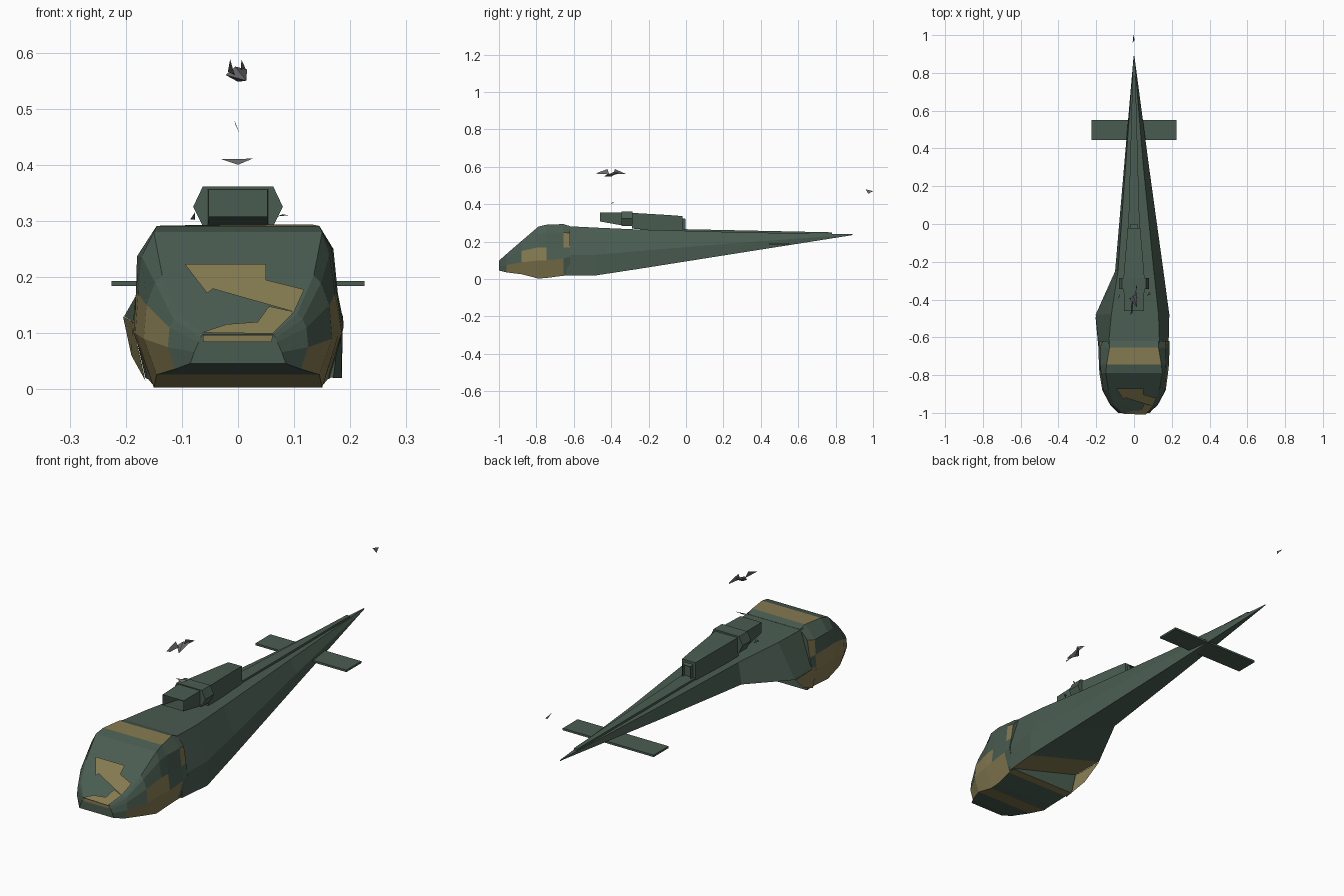
import bpy, bmesh, math

if "Cube" in bpy.data.objects:
    bpy.data.objects.remove(bpy.data.objects["Cube"])


def material(name, r, g, b):
    m = bpy.data.materials.new(name)
    m.diffuse_color = (r, g, b, 1)
    m.use_nodes = True
    m.node_tree.nodes["Principled BSDF"].inputs["Base Color"].default_value = m.diffuse_color
    return m


GREEN = material("dull green", 0.068, 0.108, 0.082)
TAN = material("sand tan", 0.235, 0.196, 0.082)
GREY = material("metal grey", 0.14, 0.14, 0.145)


def make(name, verts, faces, mats, rule=None, fix=True):
    me = bpy.data.meshes.new(name)
    me.from_pydata(verts, [], faces)
    for m in mats:
        me.materials.append(m)
    if rule:
        for i, p in enumerate(me.polygons):
            p.material_index = rule(i)
    if fix:
        bm = bmesh.new()
        bm.from_mesh(me)
        bmesh.ops.recalc_face_normals(bm, faces=bm.faces)
        bm.to_mesh(me)
        bm.free()
    ob = bpy.data.objects.new(name, me)
    bpy.context.collection.objects.link(ob)
    return ob


def loft(name, rings, mats, rule=None, caps=(True, True)):
    """Skin of closed rings [(y, [(x, z), ...]), ...]; rule(segment, side) picks the colour."""
    n = len(rings[0][1])
    verts = [(x, y, z) for y, ring in rings for x, z in ring]
    faces, keys = [], []
    for s in range(len(rings) - 1):
        for k in range(n):
            a, b = s * n + k, s * n + (k + 1) % n
            faces.append((a, b, b + n, a + n))
            keys.append((s, k))
    if caps[0]:
        faces.append(tuple(range(n)))
        keys.append((-1, -1))
    if caps[1]:
        faces.append(tuple(range(len(verts) - n, len(verts))))
        keys.append((len(rings), -1))
    return make(name, verts, faces, mats, (lambda i: rule(*keys[i])) if rule else None)


def sym(half, left=None):
    """Right half section, top to bottom, mirrored to a closed ring."""
    return half + [(-x, z) for x, z in reversed(left or half)]


# Cockpit: sides 0-3 right from roof to belly, 4 belly, 5-8 left, 9 roof
nose = [
    (-1.0, sym([(.063, .098), (.067, .092), (.07, .084), (.078, .066), (.085, .046)])),
    (-.96, sym([(.105, .134), (.115, .125), (.122, .11), (.125, .075), (.112, .036)])),
    (-.88, sym([(.135, .203), (.148, .19), (.163, .15), (.168, .09), (.145, .026)])),
    (-.79, sym([(.15, .28), (.163, .24), (.173, .17), (.18, .10), (.15, .003)],
               [(.15, .28), (.172, .237), (.178, .17), (.183, .10), (.15, .003)])),
    (-.745, sym([(.145, .291), (.167, .25), (.176, .17), (.185, .10), (.15, .006)],
                [(.145, .291), (.18, .237), (.182, .17), (.186, .10), (.15, .006)])),
    (-.655, sym([(.13, .294), (.17, .25), (.178, .17), (.188, .11), (.16, .018)],
                [(.13, .292), (.18, .237), (.182, .17), (.188, .11), (.16, .018)])),
    (-.62, sym([(.13, .283), (.166, .245), (.178, .17), (.188, .12), (.165, .02)])),
]


def nose_colour(s, k):
    if k in (3, 5):                       # lower cheeks
        return int(1 <= s <= 4)
    if k in (2, 6):                       # cheeks under the side windows
        return int(2 <= s <= 3 or (k == 6 and s in (1, 4)))
    if k in (1, 7):                       # door frame corner
        return int(s == 5)
    if k == 4:                            # belly
        return int(s in (2, 5))
    return int(k == 9 and s == 4)         # roof band


loft("cockpit", nose, [GREEN, TAN], nose_colour)


# Painted patches lying on the windscreen slope
def screen_patch(name, outline):
    pts = [(x, -1.0 + (z - .098) * 1.1 - .006, z + .003) for x, z in outline]
    make(name, pts, [tuple(range(len(pts)))], [TAN], fix=False)


screen_patch("upper_screen_patch", [(-.095, .22), (-.055, .168), (-.045, .176), (.10, .135),
                                    (.118, .175), (.05, .192), (.05, .22)])
screen_patch("lower_screen_patch", [(-.065, .098), (.062, .096), (.10, .135), (.055, .145),
                                    (.035, .117), (-.02, .113)])
# Tan lip under the windscreen
make("nose_lip_patch", [(-.062, -1.003, .097), (-.062, -1.003, .084), (.06, -1.003, .084),
                        (.062, -1.003, .097)], [(0, 1, 2, 3)], [TAN], fix=False)

# Main body and tail boom: roof, right side, slanted underside, left side
body = [
    (-.64, [(.135, .283), (.183, .13), (.17, .02), (-.188, .12), (-.135, .283)]),
    (-.48, [(.13, .275), (.187, .13), (.185, .02), (-.203, .13), (-.12, .275)]),
    (-.25, [(.105, .265), (.156, .15), (.154, .055), (-.10, .17), (-.085, .265)]),
    (.30, [(.05, .25), (.08, .195), (.079, .142), (-.053, .20), (-.045, .25)]),
    (.89, [(.001, .24), (.002, .238), (.001, .235), (-.002, .238), (-.001, .24)]),
]
loft("body_and_tail", body, [GREEN, TAN], lambda s, k: int(k == 2 and s == 0))

# Left lower door panel
make("left_door_panel", [(-.188, -.66, .12), (-.165, -.66, .015), (-.19, -.56, .06),
                         (-.205, -.48, .13)], [(0, 1, 2, 3)], [TAN])


def box_ring(w, z0, z1):
    return [(w, z1), (w, z0), (-w, z0), (-w, z1)]


# Spine cover along the boom
loft("tail_spine", [(-.02, box_ring(.03, .25, .267)), (.78, box_ring(.008, .238, .25))], [GREEN])

# Horizontal tailplane
loft("tailplane", [(.445, box_ring(.225, .184, .193)), (.55, box_ring(.225, .184, .193))], [GREEN])

# Engine housing: intake hood, wide collar, tapering rear and open exhaust
loft("intake_hood", [(-.46, box_ring(.052, .308, .355)), (-.33, box_ring(.055, .285, .357))],
     [GREEN], caps=(False, True))
collar = sym([(.063, .361), (.08, .325), (.06, .285)])
loft("engine_collar", [(-.345, collar), (-.285, collar)], [GREEN])
loft("engine_housing", [(-.29, box_ring(.056, .27, .354)), (-.10, box_ring(.04, .255, .343)),
                        (-.02, box_ring(.033, .25, .337))], [GREEN])
loft("exhaust", [(-.03, box_ring(.022, .262, .328)), (-.003, box_ring(.02, .262, .322))], [GREEN],
     caps=(True, False))

# Rotor hub remnants above the housing
make("rotor_hub", [(-.022, -.40, .56), (.015, -.44, .55), (.016, -.36, .57), (-.005, -.38, .575),
                   (0, -.40, .548)],
     [(0, 1, 3), (1, 2, 3), (2, 0, 3), (0, 4, 1), (1, 4, 2), (2, 4, 0)], [GREY])
for name, pts in {
    "front_blade_root": [(-.006, -.41, .56), (-.007, -.47, .562), (-.018, -.48, .566), (-.014, -.42, .588)],
    "rear_blade_root": [(.005, -.39, .56), (.013, -.32, .562), (.016, -.33, .566), (.006, -.38, .588)],
    "mast_plate": [(-.03, -.395, .41), (0, -.40, .40), (.026, -.385, .411)],
    "tail_rotor_chip": [(-.007, .96, .48), (.003, .975, .456), (-.004, 1.0, .47)],
    "left_roof_chip": [(-.085, -.40, .303), (-.077, -.37, .302), (-.077, -.385, .315)],
    "right_roof_chip": [(.07, -.38, .308), (.09, -.37, .31), (.08, -.36, .312)],
}.items():
    make(name, pts, [tuple(range(len(pts)))], [GREEN if "roof" in name else GREY])
